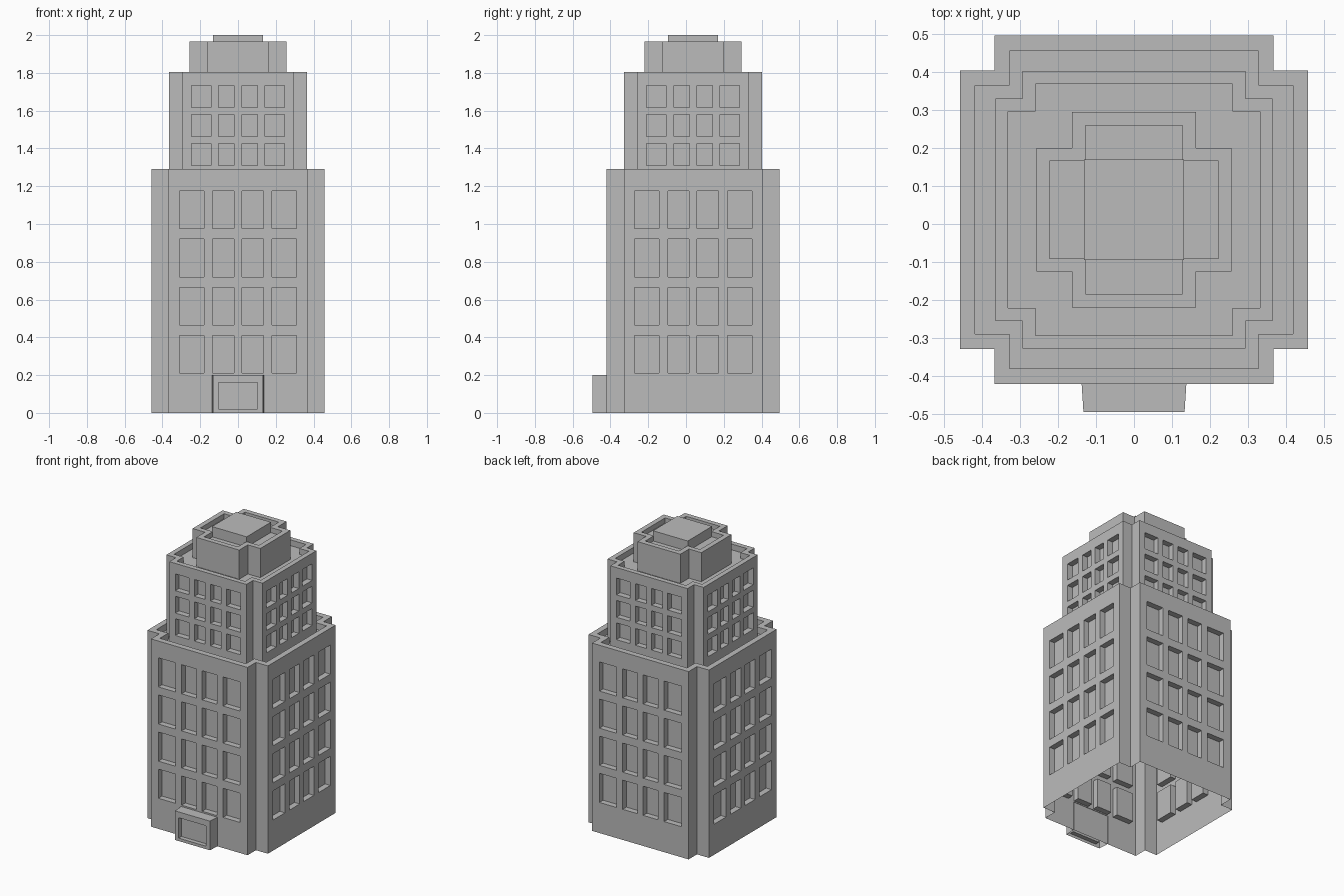
import bpy, bmesh
from mathutils import Vector, Matrix

cube = bpy.data.objects.get("Cube")
if cube:
    bpy.data.objects.remove(cube, do_unlink=True)

CENTRE_Y = 0.0375

stone = bpy.data.materials.new("grey stone")
stone.use_nodes = True
GREY = (0.5, 0.5, 0.5, 1)
stone.diffuse_color = GREY
stone.node_tree.nodes["Principled BSDF"].inputs["Base Color"].default_value = GREY


def finish(name, bm):
    bmesh.ops.remove_doubles(bm, verts=bm.verts, dist=0.0005)
    mesh = bpy.data.meshes.new(name)
    bm.to_mesh(mesh)
    bm.free()
    mesh.materials.append(stone)
    obj = bpy.data.objects.new(name, mesh)
    obj.location.y = CENTRE_Y
    bpy.context.collection.objects.link(obj)
    return obj


def face(bm, points):
    return bm.faces.new([bm.verts.new(p) for p in points])


def outline(half, notch):
    """Square plan with a square notch at each corner, anticlockwise."""
    quarter = [Vector((-notch, -half)), Vector((notch, -half)), Vector((notch, -notch))]
    return [Matrix.Rotation(i * 1.5707963, 2) @ p for i in range(4) for p in quarter]


def band(bm, ring_a, z_a, ring_b, z_b, skip=()):
    for i in range(12):
        if i not in skip:
            j = (i + 1) % 12
            face(bm, [(*ring_a[i], z_a), (*ring_a[j], z_a),
                      (*ring_b[j], z_b), (*ring_b[i], z_b)])


def recess(bm, faces, depth):
    """Push each face straight back, leaving reveals around it."""
    for f in bmesh.ops.extrude_discrete_faces(bm, faces=faces)["faces"]:
        f.normal_update()
        bmesh.ops.translate(bm, verts=f.verts, vec=-f.normal * depth)


def wall(bm, start, end, z0, z1, columns, rows):
    """Wall cut into a grid; odd cells of the grid are windows."""
    length = (end - start).length
    us = [0] + [length / 2 + c for pair in columns for c in pair] + [length]
    zs = [z0] + [z for pair in rows for z in pair] + [z1]
    along = (end - start).normalized()
    windows = []
    for i in range(len(us) - 1):
        for k in range(len(zs) - 1):
            a, b = start + along * us[i], start + along * us[i + 1]
            f = face(bm, [(*a, zs[k]), (*b, zs[k]), (*b, zs[k + 1]), (*a, zs[k + 1])])
            if i % 2 and k % 2:
                windows.append(f)
    recess(bm, windows, 0.04)


def tier(name, half, notch, z0, z1, rim, drop, columns=(), rows=()):
    bm = bmesh.new()
    outer, inner = outline(half, notch), outline(half - rim, notch - rim)
    main = (0, 3, 6, 9)
    band(bm, outer, z0, outer, z1, skip=main)
    for i in main:
        wall(bm, outer[i], outer[i + 1], z0, z1, columns, rows)
    # parapet and sunken roof
    band(bm, outer, z1, inner, z1)
    band(bm, inner, z1, inner, z1 - drop)
    face(bm, [(*p, z1 - drop) for p in inner])
    return finish(name, bm)


def mirrored(inner, outer):
    (a, b), (c, d) = inner, outer
    return [(-d, -c), (-b, -a), (a, b), (c, d)]


# Stacked tiers, open underneath
tier("lower_tower", 0.458, 0.367, 0, 1.29, 0.04, 0.045,
     mirrored((0.022, 0.134), (0.181, 0.311)),
     [(0.21 + 0.255 * k, 0.41 + 0.255 * k) for k in range(4)])
tier("upper_tower", 0.365, 0.293, 1.245, 1.805, 0.034, 0.04,
     mirrored((0.02, 0.102), (0.143, 0.247)),
     [(1.31 + 0.154 * k, 1.425 + 0.154 * k) for k in range(3)])
tier("penthouse", 0.257, 0.163, 1.765, 1.965, 0.035, 0.035)

# Roof block
bm = bmesh.new()
bmesh.ops.create_cube(bm, size=1, matrix=Matrix.Translation((0, 0, 1.965))
                      @ Matrix.Diagonal((0.264, 0.264, 0.07, 1)))
finish("roof_block", bm)

# Entrance porch, slightly narrower at the front, with a recessed door panel
bm = bmesh.new()
FRONT, BACK, TOP = -0.5325, -0.455, 0.2
for s in (-1, 1):
    side = [(s * 0.133, FRONT, 0), (s * 0.138, BACK, 0),
            (s * 0.138, BACK, TOP), (s * 0.133, FRONT, TOP)]
    face(bm, side[::s])
face(bm, [(-0.133, FRONT, TOP), (0.133, FRONT, TOP), (0.138, BACK, TOP), (-0.138, BACK, TOP)])
xs, zs = (-0.133, -0.104, 0.104, 0.133), (0, 0.02, 0.16, TOP)
door = None
for i in range(3):
    for k in range(3):
        f = face(bm, [(xs[i], FRONT, zs[k]), (xs[i + 1], FRONT, zs[k]),
                      (xs[i + 1], FRONT, zs[k + 1]), (xs[i], FRONT, zs[k + 1])])
        if i == k == 1:
            door = f
recess(bm, [door], 0.03)
finish("entrance_porch", bm)
